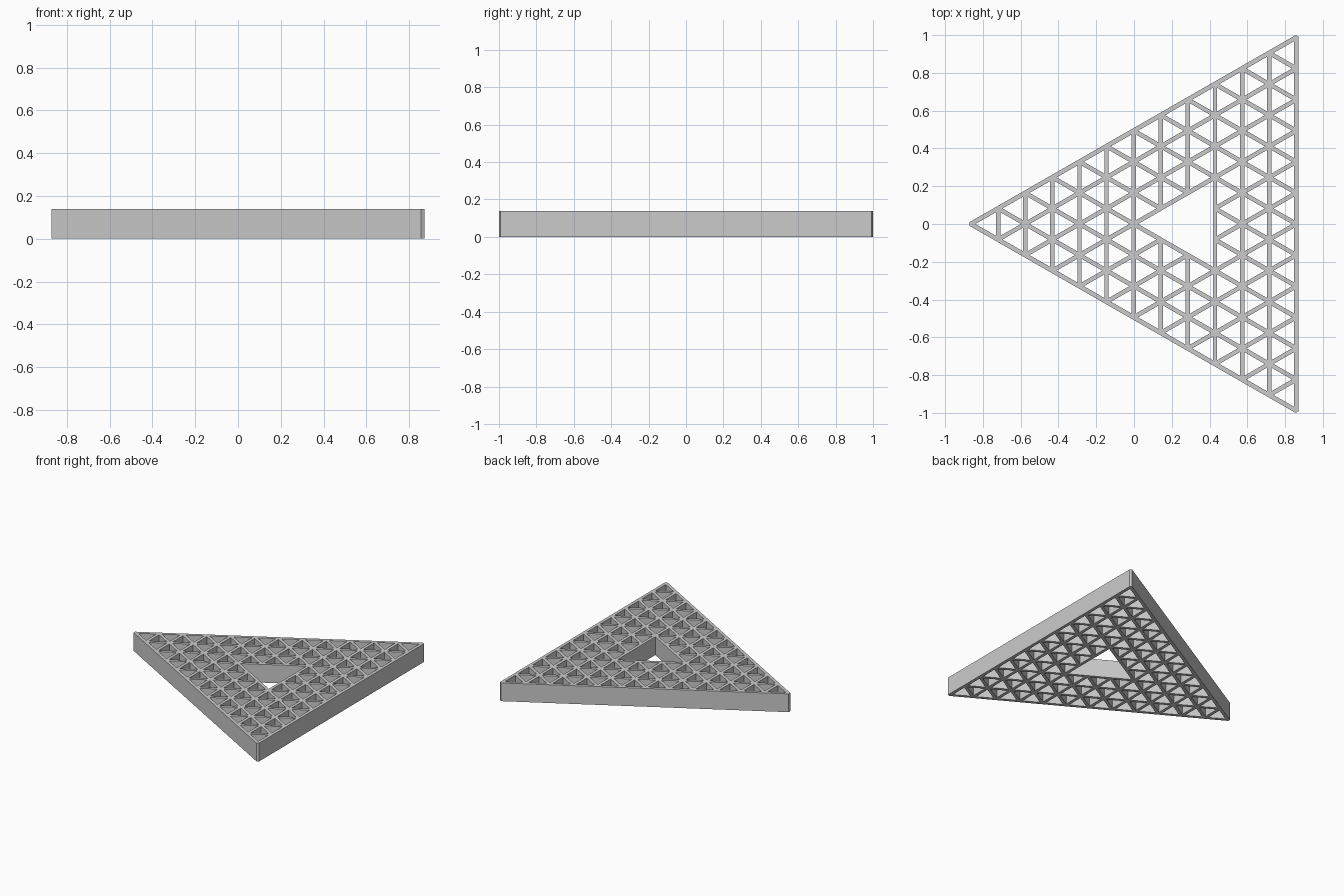
import bpy, bmesh
from mathutils import Vector

if "Cube" in bpy.data.objects:
    bpy.data.objects.remove(bpy.data.objects["Cube"])

N = 12                      # lattice rows
H, A = 0.1435, 0.1646       # row spacing, strut length
HALF = 0.0115               # half of wall thickness
RIM, TIP = 0.0125, 0.009    # rim offset, blunt corner offset
DEPTH = 0.139
SHIFT = Vector((-0.0017, 0, 0))

bm = bmesh.new()


def node(i, j):
    return Vector(((i - N / 2) * H, (j - i / 2) * A, 0)) + SHIFT


def up(p):
    return p + Vector((0, 0, DEPTH))


def face(pts):
    bm.faces.new([bm.verts.new(p) for p in pts])


def cap(pts):
    # matching faces on top and underneath
    face([up(p) for p in pts])
    face(list(reversed(pts)))


def wall(p, q):
    face([p, q, up(q), up(p)])


def cell(tri, inradius):
    # opening: flat border from the wall centre lines to the inner walls
    c = sum(tri, Vector()) / 3
    inner = [c + (p - c) * (1 - HALF / inradius) for p in tri]
    for k in range(3):
        n = (k + 1) % 3
        cap([tri[k], tri[n], inner[n], inner[k]])
        wall(inner[n], inner[k])


def in_hole(tri):
    c = sum(tri, Vector()) / 3 - SHIFT
    return 0 < c.x < 3 * H and abs(c.y) < c.x * A / (2 * H)


# Small triangular cells
for i in range(N):
    for j in range(i + 1):
        cells = [[node(i, j), node(i + 1, j), node(i + 1, j + 1)]]
        if j < i:
            cells.append([node(i, j), node(i + 1, j + 1), node(i, j + 1)])
        for tri in cells:
            if not in_hole(tri):
                cell(tri, H / 3)

# Large central opening
cell([node(6, 3), node(9, 3), node(9, 6)], H)

# Outer rim with blunt corners
corners = [node(0, 0), node(N, 0), node(N, N)]
mid = sum(corners, Vector()) / 3
half_tip = (RIM - TIP / 2) / 0.866
pairs = []
for c in corners:
    b = (c - mid).normalized()
    t = Vector((-b.y, b.x, 0))
    pairs.append((c + b * TIP - t * half_tip, c + b * TIP + t * half_tip))
for k in range(3):
    n = (k + 1) % 3
    cap([corners[k], pairs[k][0], pairs[k][1]])
    cap([corners[k], pairs[k][1], pairs[n][0], corners[n]])
    wall(*pairs[k])
    wall(pairs[k][1], pairs[n][0])

bmesh.ops.remove_doubles(bm, verts=bm.verts, dist=0.0002)
mesh = bpy.data.meshes.new("triangular_lattice_frame")
bm.to_mesh(mesh)
bm.free()
obj = bpy.data.objects.new("triangular_lattice_frame", mesh)
bpy.context.collection.objects.link(obj)
